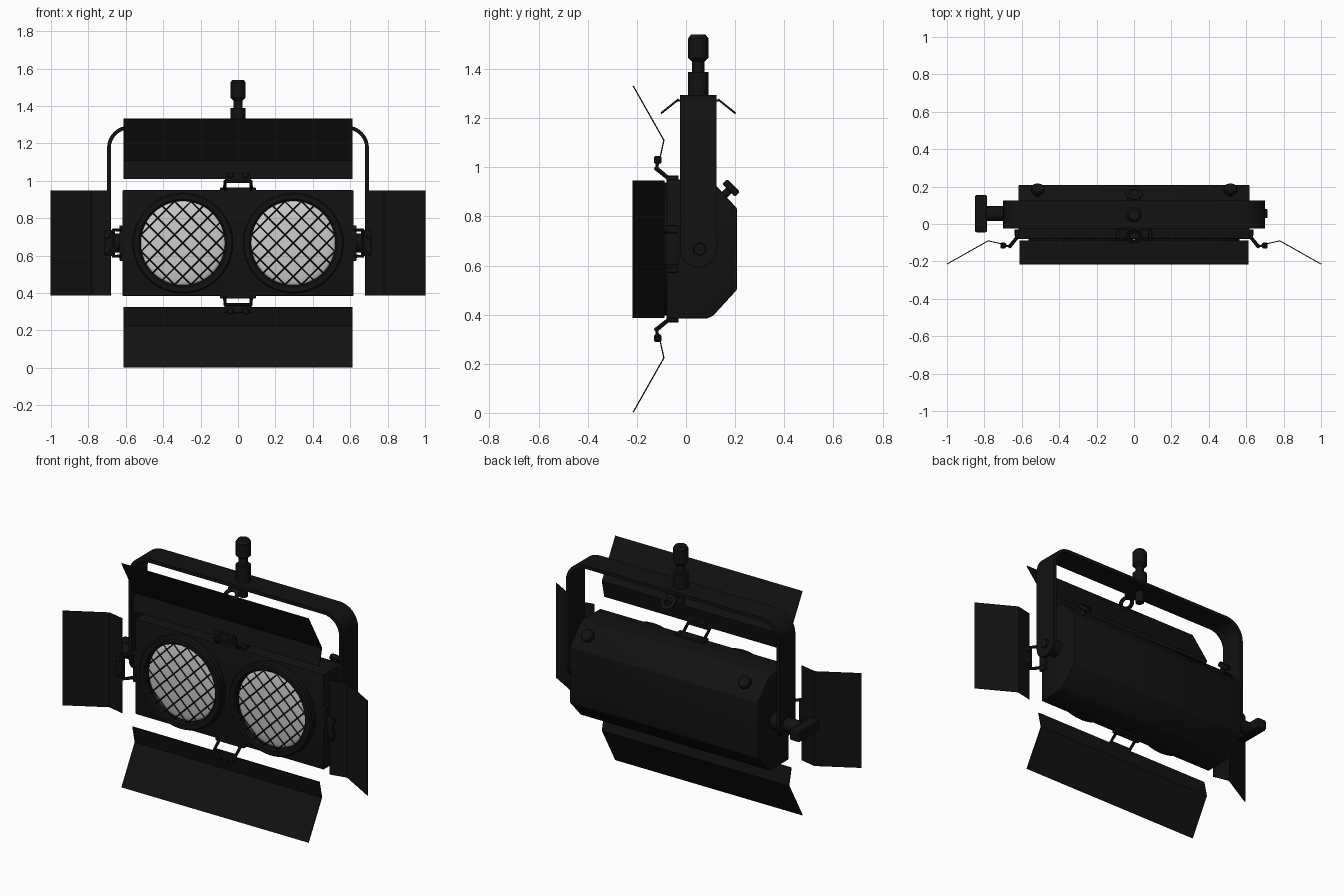
import bpy, bmesh
from math import sin, cos, pi, sqrt
from mathutils import Vector as V, Matrix

if "Cube" in bpy.data.objects:
    bpy.data.objects.remove(bpy.data.objects["Cube"])

CZ = 0.667                      # height of the lamp axis
black = bpy.data.materials.new("black_metal")
black.diffuse_color = (0.006, 0.006, 0.006, 1)
black.use_nodes = True
black.node_tree.nodes["Principled BSDF"].inputs["Base Color"].default_value = black.diffuse_color


def add(name, bm, mat=black):
    bmesh.ops.recalc_face_normals(bm, faces=bm.faces)
    me = bpy.data.meshes.new(name)
    bm.to_mesh(me)
    bm.free()
    ob = bpy.data.objects.new(name, me)
    bpy.context.collection.objects.link(ob)
    if mat:
        me.materials.append(mat)
    return ob


def lathe(name, prof, loc, axis=(0, 0, 1), n=32, mat=black):
    """Revolve (radius, height) points round an axis."""
    bm = bmesh.new()
    vs = [bm.verts.new((r, 0, h)) for r, h in prof]
    es = [bm.edges.new(p) for p in zip(vs, vs[1:])]
    bmesh.ops.spin(bm, geom=vs + es, cent=(0, 0, 0), axis=(0, 0, 1),
                   angle=2 * pi, steps=n)
    bmesh.ops.remove_doubles(bm, verts=bm.verts, dist=1e-5)
    q = V((0, 0, 1)).rotation_difference(V(axis).normalized())
    bm.transform(Matrix.Translation(loc) @ q.to_matrix().to_4x4())
    return add(name, bm, mat)


def disc(name, r, h, loc, axis, n=32, b=0.005):
    return lathe(name, [(0, 0), (r - b, 0), (r, b), (r, h - b), (r - b, h), (0, h)],
                 loc, axis, n)


def sheet(name, path, side, half, thick):
    """Bent sheet metal: a path swept sideways and thickened."""
    bm = bmesh.new()
    rows = [[bm.verts.new(V(p) + V(side) * s * half) for s in (-1, 1)] for p in path]
    for a, b in zip(rows, rows[1:]):
        bm.faces.new((a[0], a[1], b[1], b[0]))
    ob = add(name, bm)
    m = ob.modifiers.new("thickness", 'SOLIDIFY')
    m.thickness, m.offset, m.use_even_offset = thick, 0, True
    return ob


def box(name, size, loc, bevel=0.005):
    bm = bmesh.new()
    bmesh.ops.create_cube(bm, size=1)
    bm.transform(Matrix.Translation(loc) @ Matrix.Diagonal((*map(abs, size), 1)))
    ob = add(name, bm)
    m = ob.modifiers.new("bevel", 'BEVEL')
    m.width, m.segments = bevel, 2
    return ob


def rods(name, paths, r, res=1):
    cu = bpy.data.curves.new(name, 'CURVE')
    cu.dimensions, cu.bevel_depth, cu.bevel_resolution, cu.use_fill_caps = '3D', r, res, True
    for path in paths:
        sp = cu.splines.new('POLY')
        sp.points.add(len(path) - 1)
        for p, co in zip(sp.points, path):
            p.co = (*co, 1)
    ob = bpy.data.objects.new(name, cu)
    bpy.context.collection.objects.link(ob)
    cu.materials.append(black)
    return ob


# housing: chamfered side profile extruded along x
half_prof = [(-0.08, 0.283), (0.085, 0.283), (0.11, 0.272), (0.208, 0.165)]
prof = half_prof + [(y, -z) for y, z in reversed(half_prof)]
bm = bmesh.new()
f = bm.faces.new([bm.verts.new((-0.618, y, CZ + z)) for y, z in prof])
ext = bmesh.ops.extrude_face_region(bm, geom=[f])
bmesh.ops.translate(bm, vec=(1.236, 0, 0),
                    verts=[v for v in ext["geom"] if isinstance(v, bmesh.types.BMVert)])
body = add("housing", bm)
m = body.modifiers.new("bevel", 'BEVEL')
m.width, m.segments = 0.006, 2

# two lamps: rim, domed lens and wire guard
for s in (-1, 1):
    c = V((s * 0.295, 0, CZ))
    lathe("lamp_rim", [(0.27, 0.07), (0.27, 0.115), (0.262, 0.125), (0.235, 0.125),
                       (0.225, 0.115), (0.225, 0.07)], c, (0, -1, 0), 48)
    lathe("lens", [(0.226 * sin(t * pi / 16), 0.09 + 0.024 * cos(t * pi / 16))
                   for t in range(9)], c, (0, -1, 0), 48, None)
    wires = []
    for d in (-1, 1):
        for i in range(-3, 4):
            o = i * 0.063
            h = sqrt(0.229 ** 2 - o * o)
            along, across = V((1, 0, d)) / sqrt(2), V((-d, 0, 1)) / sqrt(2)
            mid = c + V((0, -0.119, 0)) + across * o
            wires.append([mid - along * h, mid + along * h])
    rods("wire_guard", wires, 0.0035, 0)

# four barn doors with their hinge brackets
for name, out, edge, half in (("top", (0, 0, 1), 0.283, 0.613), ("bottom", (0, 0, -1), 0.283, 0.613),
                              ("left", (-1, 0, 0), 0.62, 0.28), ("right", (1, 0, 0), 0.62, 0.28)):
    out = V(out)
    side = V((out.z, 0, out.x))

    def at(w, y, u):
        return V((0, y, CZ)) + side * w + out * (edge + u)

    def size(w, y, u):
        return side * w + out * u + V((0, y, 0))

    sheet(name + "_barn_door", [at(0, -0.112, 0.06), at(0, -0.09, 0.16), at(0, -0.215, 0.381)],
          side, half, 0.005)
    arm = [(-0.03, 0.008), (-0.075, 0.008), (-0.122, 0.046)]
    rods(name + "_hinge_arm", [[at(-0.07, *p) for p in arm] +
                               [at(0.07, *p) for p in reversed(arm)]], 0.01)
    box(name + "_hinge_foot", size(0.19, 0.05, 0.02), at(0, -0.055, 0.004), 0.004)
    box(name + "_hinge_plate", size(0.14, 0.012, 0.05), at(0, -0.118, 0.065), 0.003)
    for w in (-0.04, 0.04):
        box(name + "_hinge_screw", size(0.03, 0.03, 0.03), at(w, -0.115, 0.08))

# yoke: bent strap with rounded corners and round feet
R = 0.11
right = [(0.69, 0.05, CZ)] + [(0.58 + R * cos(t * pi / 16), 0.05, 1.175 + R * sin(t * pi / 16))
                              for t in range(9)]
sheet("yoke", right + [(-x, y, z) for x, y, z in reversed(right)], (0, 1, 0), 0.075, 0.02)
for s in (-1, 1):
    disc("yoke_foot", 0.075, 0.02, (s * 0.68, 0.05, CZ), (s, 0, 0), b=0.001)
    disc("pivot_spacer", 0.05, 0.075, (s * 0.61, 0.05, CZ), (s, 0, 0))
    # housing thumb screws on the upper chamfer
    ax = V((0, 1, 1)).normalized()
    base = V((s * 0.515, 0.15, CZ + 0.215))
    disc("thumb_screw_stem", 0.016, 0.05, base, ax, 16)
    disc("thumb_screw_head", 0.037, 0.028, base + ax * 0.034, ax, 24)
    # safety eyes sloping off the yoke
    lathe("safety_eye", [(0.024, -0.004), (0.046, -0.004), (0.046, 0.004), (0.024, 0.004),
                         (0.024, -0.004)], (0, 0.05 + s * 0.116, 1.248), (0, s * 0.625, 0.78), 24)
sheet("safety_eye_strip", [(0, -0.035, 1.271), (0, 0.135, 1.271)], (1, 0, 0), 0.042, 0.008)

# tilt lock handle and opposite bolt
disc("tilt_lock_stem", 0.04, 0.1, (-0.695, 0.055, CZ), (-1, 0, 0), 24)
box("tilt_lock_handle", (0.065, 0.2, 0.065), (-0.818, 0.055, CZ), 0.01)
disc("pivot_bolt", 0.028, 0.018, (0.695, 0.055, CZ), (1, 0, 0), 6, 0.002)

# mounting spigot through the yoke
lathe("mounting_spigot", [(0, 1.2), (0.024, 1.2), (0.024, 1.275), (0.041, 1.275), (0.041, 1.388),
                          (0.025, 1.388), (0.025, 1.43), (0.041, 1.445), (0.041, 1.525),
                          (0.03, 1.54), (0, 1.54)], (0, 0.05, 0))

# bake modifiers and curves, then smooth with sharp edges kept
bpy.ops.object.select_all(action='SELECT')
bpy.context.view_layer.objects.active = body
bpy.ops.object.convert(target='MESH')
bpy.ops.object.shade_smooth_by_angle(angle=0.6)
